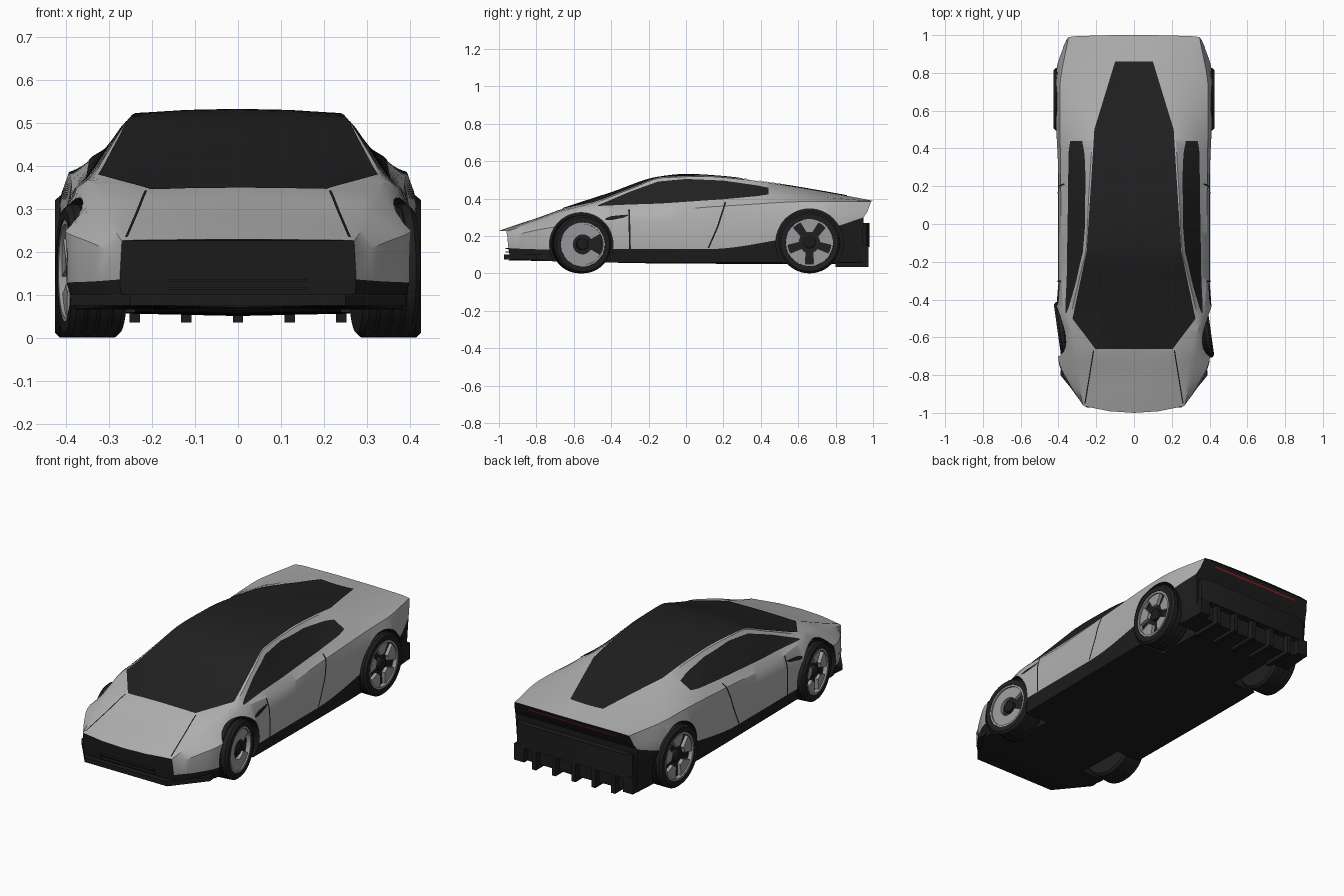
import bpy, bmesh, math
from mathutils import Vector, Matrix
from mathutils.bvhtree import BVHTree

if "Cube" in bpy.data.objects:
    bpy.data.objects.remove(bpy.data.objects["Cube"])


def material(name, r, g, b):
    m = bpy.data.materials.new(name)
    m.diffuse_color = (r, g, b, 1)
    m.use_nodes = True
    m.node_tree.nodes["Principled BSDF"].inputs["Base Color"].default_value = m.diffuse_color
    return m


SILVER = material("silver paint", .44, .44, .44)
BLACK = material("black trim", .012, .012, .012)
GLASS = material("dark glass", .015, .015, .016)
RUBBER = material("tyre rubber", .014, .014, .014)
RIM = material("rim grey", .33, .33, .34)
RED = material("tail light red", .25, .01, .015)


def make(name, verts, faces, mats, idx=None, matrix=None, angle=30, recalc=True):
    me = bpy.data.meshes.new(name)
    me.from_pydata([tuple(v) for v in verts], [], faces)
    for m in mats:
        me.materials.append(m)
    if idx:
        me.polygons.foreach_set("material_index", idx)
    if recalc:
        bm = bmesh.new()
        bm.from_mesh(me)
        bmesh.ops.recalc_face_normals(bm, faces=bm.faces)
        bm.to_mesh(me)
        bm.free()
    ob = bpy.data.objects.new(name, me)
    bpy.context.collection.objects.link(ob)
    if matrix:
        ob.matrix_world = matrix
    smooth(ob, angle)
    return ob


def smooth(ob, angle):
    bpy.ops.object.select_all(action='DESELECT')
    ob.select_set(True)
    bpy.context.view_layer.objects.active = ob
    bpy.ops.object.shade_smooth_by_angle(angle=math.radians(angle))


# Body lines running nose to tail, each key is (y, x, z)
floor_mid = [(-.95, 0, .07), (0, 0, .052), (.94, 0, .05)]
floor = [(-.94, .27, .075), (-.85, .33, .07), (-.72, .38, .065), (-.3, .385, .058), (.4, .39, .058), (.94, .36, .058)]
sill = [(-.95, .275, .135), (-.85, .345, .13), (-.72, .4, .128), (-.3, .402, .13), (.12, .402, .13),
        (.5, .405, .18), (.8, .412, .25), (.95, .37, .3)]
waist = [(-.955, .272, .19), (-.85, .34, .22), (-.72, .4, .245), (-.55, .415, .265), (-.25, .4, .28),
         (.2, .4, .295), (.7, .418, .315), (.97, .36, .33)]
shoulder = [(-.96, .27, .224), (-.8, .305, .275), (-.6, .35, .335), (-.45, .375, .35), (-.2, .385, .335),
            (.2, .388, .36), (.7, .393, .385), (.99, .347, .384)]
belt = [(-.96, .267, .226), (-.8, .28, .282), (-.66, .3, .335), (-.5, .35, .366), (-.2, .352, .37),
        (.2, .345, .396), (.45, .335, .42), (.75, .32, .405), (.995, .3, .387)]
rail = [(-.965, .262, .226), (-.8, .235, .288), (-.66, .215, .342), (-.5, .33, .375), (-.3, .292, .45),
        (-.12, .252, .512), (.1, .242, .518), (.3, .23, .503), (.5, .217, .476), (.87, .11, .413), (1, .1, .388)]
spine = [(-1, 0, .228), (-.9, 0, .262), (-.8, 0, .295), (-.66, 0, .345), (-.4, 0, .43), (-.15, 0, .513),
         (0, 0, .528), (.2, 0, .517), (.4, 0, .49), (.6, 0, .455), (.8, 0, .42), (1, 0, .388)]


def along(keys, u):
    """Point on a line at u in 0..1, smooth without overshoot."""
    y = keys[0][0] + u * (keys[-1][0] - keys[0][0])
    i = 0
    while i < len(keys) - 2 and y > keys[i + 1][0]:
        i += 1
    out = []
    for c in (1, 2):
        d = [(b[c] - a[c]) / (b[0] - a[0]) for a, b in zip(keys, keys[1:])]

        def tangent(k):
            if k == 0 or k == len(d):
                return d[min(k, len(d) - 1)]
            p, q = d[k - 1], d[k]
            return 0 if p * q <= 0 else 2 * p * q / (p + q)
        h = keys[i + 1][0] - keys[i][0]
        t = (y - keys[i][0]) / h
        out.append((2*t**3 - 3*t*t + 1) * keys[i][c] + (t**3 - 2*t*t + t) * h * tangent(i)
                   + (3*t*t - 2*t**3) * keys[i + 1][c] + (t**3 - t*t) * h * tangent(i + 1))
    return Vector((out[0], y, out[1]))


# Body shell
STATIONS = 72
verts, faces, idx = [], [], []
for s in range(STATIONS + 1):
    u = s / STATIONS
    p = [along(k, u) for k in (floor_mid, floor, sill, waist, shoulder, belt, rail, spine)]
    mid = p[6].lerp(p[7], .5)
    mid.z += (p[7].z - p[6].z) * .25
    mid.y += (p[7].y - p[6].y) * .25
    p.insert(7, mid)
    verts += p + [Vector((-q.x, q.y, q.z)) for q in p[7:0:-1]]
for s in range(STATIONS):
    for j in range(16):
        a, b = s * 16 + j, s * 16 + (j + 1) % 16
        faces.append((a, b, b + 16, a + 16))
        idx.append(1 if min(j, 15 - j) < 2 else 0)
for base in (0, STATIONS * 16):
    for i in range(8):
        strip = [i, i + 1, (16 - i - 1) % 16, (16 - i) % 16]
        faces.append([base + k for k in dict.fromkeys(strip)])
        idx.append(1)
body = make("body_shell", verts, faces, [SILVER, BLACK], idx)
bm = bmesh.new()
bm.from_mesh(body.data)
skin = BVHTree.FromBMesh(bm)
bm.free()

# Wheel arches
WHEELS = [("front", -.56, .155, .34, .065, 8), ("rear", .66, .165, .36, .066, 0)]
bm = bmesh.new()
for _, y, r, _, _, _ in WHEELS:
    for side in (-1, 1):
        bmesh.ops.create_cone(bm, cap_ends=True, segments=48, radius1=r + .015, radius2=r + .015, depth=.36,
                              matrix=Matrix.Translation((side * .42, y, r)) @ Matrix.Rotation(math.pi / 2, 4, 'Y'))
for f in bm.faces:
    f.material_index = 1
me = bpy.data.meshes.new("arch_cutter")
bm.to_mesh(me)
bm.free()
me.materials.append(SILVER)
me.materials.append(BLACK)
cutter = bpy.data.objects.new("arch_cutter", me)
cutter.hide_render = True
bpy.context.collection.objects.link(cutter)
bpy.context.view_layer.objects.active = body
mod = body.modifiers.new("arches", 'BOOLEAN')
mod.operation, mod.solver, mod.object = 'DIFFERENCE', 'EXACT', cutter
bpy.ops.object.modifier_apply(modifier=mod.name)
bpy.data.objects.remove(cutter)
smooth(body, 30)

VIEWS = {"top": (lambda s, v: (v, s, 2), Vector((0, 0, -1))),
         "side": (lambda s, v: (2, s, v), Vector((-1, 0, 0))),
         "door": (lambda s, v: (2, v, s), Vector((-1, 0, 0))),
         "front": (lambda s, v: (s, -2, v), Vector((0, 1, 0))),
         "rear": (lambda s, v: (s, 2, v), Vector((0, -1, 0)))}


def plate(name, view, rows, mat, across=2, mirror=True, steps=8, lift=.003):
    """Thin panel laid on the body; rows are (station, low, high)."""
    place, ray = VIEWS[view]
    samples = [tuple(p + (q - p) * k / steps for p, q in zip(a, b))
               for a, b in zip(rows, rows[1:]) for k in range(steps)] + [rows[-1]]
    pts = []
    for s, lo, hi in samples:
        for k in range(across + 1):
            start = Vector(place(s, lo + (hi - lo) * k / across))
            hit, n, _, _ = skin.ray_cast(start, ray)
            if hit is None:
                hit, n, _, _ = skin.find_nearest(start + ray * 1.6)
            pts.append(hit + (n if n.dot(ray) < 0 else -n) * lift)
    w = across + 1
    fs = [(a, a + 1, a + 1 + w, a + w) for r in range(len(samples) - 1) for a in range(r * w, r * w + across)]
    mid = fs[len(fs) // 2]
    if (pts[mid[1]] - pts[mid[0]]).cross(pts[mid[3]] - pts[mid[0]]).dot(ray) > 0:
        fs = [f[::-1] for f in fs]
    if mirror:
        n = len(pts)
        fs += [tuple(i + n for i in f[::-1]) for f in fs]
        pts += [Vector((-p.x, p.y, p.z)) for p in pts]
    return make(name, pts, fs, [mat], recalc=False)


# Glass
canopy = [(-.66, .205), (-.5, .325), (-.14, .25), (.3, .222), (.5, .21), (.86, .1)]
plate("canopy_glass", "top", [(y, -x, x) for y, x in canopy], GLASS, 28, False, 12, .004)
plate("side_windows", "side", [(-.47, .358, .362), (-.3, .366, .435), (-.15, .371, .489), (0, .381, .503),
                               (.2, .394, .494), (.38, .411, .468), (.44, .42, .455)], GLASS, 10)

# Panel gaps, fender vents and tail light
plate("hood_gaps", "top", [(-.95, .256, .262), (-.67, .211, .217)], BLACK, 1)
plate("door_front_gaps", "door", [(.13, -.304, -.295), (.34, -.309, -.3)], BLACK, 1)
plate("door_rear_gaps", "door", [(.135, .115, .124), (.25, .165, .174), (.38, .207, .216)], BLACK, 1)
plate("fender_vents", "side", [(-.43, .283, .293), (-.4, .284, .305), (-.33, .298, .312), (-.31, .308, .313)], BLACK)
plate("tail_light", "rear", [(-.27, .358, .366), (.27, .358, .366)], RED, 1, False)


def prism(name, outline, z0, z1, mat=BLACK):
    n = len(outline)
    vs = [(x, y, z) for z in (z0, z1) for x, y in outline]
    fs = [tuple(range(n)), tuple(range(n, 2 * n))] + [(i, (i + 1) % n, (i + 1) % n + n, i + n) for i in range(n)]
    return make(name, vs, fs, [mat])


def box(name, x0, x1, y0, y1, z0, z1, mat=BLACK):
    return prism(name, [(x0, y0), (x1, y0), (x1, y1), (x0, y1)], z0, z1, mat)


# Front splitter and intake bars
prism("front_splitter", [(-.25, -.972), (.25, -.972), (.39, -.8), (.385, -.745), (-.385, -.745), (-.39, -.8)], .075, .1)
for i, z in enumerate((.112, .13)):
    box(f"intake_bar_{i}", -.16, .16, -.965, -.93, z, z + .006)

# Rear bumper and diffuser
prism("rear_bumper", [(-.37, .86), (.37, .86), (.35, .965), (.3, .98), (-.3, .98), (-.35, .965)], .14, .27)
for i in range(5):
    x = -.24 + .12 * i
    box(f"diffuser_fin_{i}", x - .012, x + .012, .8, .975, .035, .145)
for side in (-1, 1):
    box("rear_corner_fin", side * .3, side * .36, .86, .975, .06, .15)


def lathe(name, profile, mat, matrix, n=48):
    vs = [(x, r * math.cos(2 * math.pi * k / n), r * math.sin(2 * math.pi * k / n)) for r, x in profile for k in range(n)]
    fs = [(i * n + k, i * n + (k + 1) % n, (i + 1) * n + (k + 1) % n, (i + 1) * n + k)
          for i in range(len(profile) - 1) for k in range(n)]
    fs += [tuple(range(n)), tuple(range(len(vs) - n, len(vs)))]
    return make(name, vs, fs, [mat], matrix=matrix)


def sectors(name, spans, r0, r1, x0, x1, matrix, n=10):
    """Flat spokes; each span is (angle, inner half width, outer half width)."""
    vs, fs = [], []
    for a, h0, h1 in spans:
        b = len(vs)
        for k in range(n + 1):
            t = 2 * k / n - 1
            for x in (x0, x1):
                for r, h in ((r0, h0), (r1, h1)):
                    g = math.radians(a + h * t)
                    vs.append((x, r * math.cos(g), r * math.sin(g)))
        for k in range(n):
            q = b + 4 * k
            fs += [(q + i, q + j, q + j + 4, q + i + 4) for i, j in ((0, 1), (1, 3), (3, 2), (2, 0))]
        fs += [(b, b + 1, b + 3, b + 2), tuple(b + 4 * n + i for i in (0, 1, 3, 2))]
    return make(name, vs, fs, [RIM], matrix=matrix)


# Wheels
for name, y, r, cx, h, steer in WHEELS:
    for side, label in ((1, "right"), (-1, "left")):
        turn = math.radians(steer) + (math.pi if side < 0 else 0)
        m = Matrix.Translation((side * cx, y, r)) @ Matrix.Rotation(turn, 4, 'Z')
        tread = [(r * .5, -h), (r * .93, -h), (r, -h * .82)]
        for g in (-.45, 0, .45):
            tread += [(r, h * (g - .07)), (r * .965, h * (g - .05)), (r * .965, h * (g + .05)), (r, h * (g + .07))]
        tread += [(r, h * .82), (r * .93, h), (r * .77, h), (r * .75, h * .45)]
        lathe(f"{name}_{label}_tyre", tread, RUBBER, m)
        sectors(f"{name}_{label}_rim_ring", [(0, 180, 180)], r * .7, r * .765, h * .6, h * .97, m, 48)
        if name == "front" and side > 0:
            spans = [(180, 150, 150)]
        else:
            spans = [(90 + 72 * k, 17, 25) for k in range(5)]
        sectors(f"{name}_{label}_spokes", spans, r * .33, r * .72, h * .55, h * .85, m, 24)
        lathe(f"{name}_{label}_hub", [(r * .2, h * .3), (r * .2, h * .8), (r * .15, h * .88)], BLACK, m, 20)
